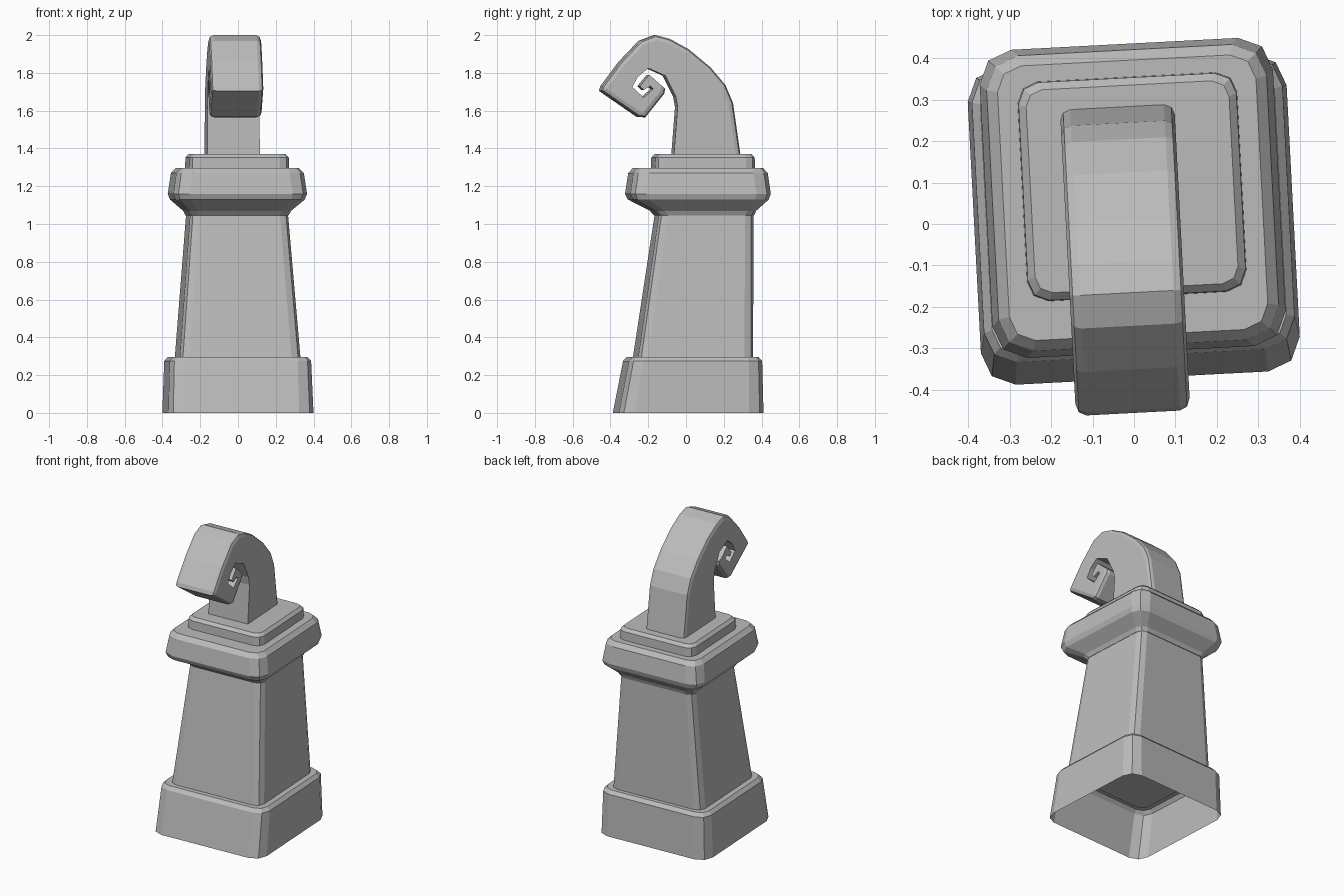
import bpy, bmesh, math

cube = bpy.data.objects.get("Cube")
if cube:
    bpy.data.objects.remove(cube)

TURN = math.radians(3)   # the whole piece stands slightly turned

stone = bpy.data.materials.new("grey_stone")
stone.use_nodes = True
GREY = (0.5, 0.5, 0.5, 1)
stone.diffuse_color = GREY
stone.node_tree.nodes["Principled BSDF"].inputs["Base Color"].default_value = GREY


def finish(name, bm):
    mesh = bpy.data.meshes.new(name)
    bm.to_mesh(mesh)
    bm.free()
    mesh.materials.append(stone)
    obj = bpy.data.objects.new(name, mesh)
    obj.rotation_euler.z = TURN
    bpy.context.collection.objects.link(obj)
    return obj


def ring(bm, z, half, front, back, radius, steps=2):
    """Rounded rectangle of vertices, counter-clockwise from above."""
    corners = [(half, back), (-half, back), (-half, front), (half, front)]
    verts = []
    for i, (x, y) in enumerate(corners):
        cx = x - math.copysign(radius, x)
        cy = back - radius if i < 2 else front + radius
        for s in range(steps + 1):
            a = math.pi / 2 * (i + s / steps)
            verts.append(bm.verts.new((cx + radius * math.cos(a),
                                       cy + radius * math.sin(a), z)))
    return verts


def loft(name, rows, open_bottom=False):
    bm = bmesh.new()
    rings = [ring(bm, *row) for row in rows]
    for low, high in zip(rings, rings[1:]):
        n = len(low)
        for i in range(n):
            j = (i + 1) % n
            bm.faces.new((low[i], low[j], high[j], high[i]))
    bm.faces.new(rings[-1])
    if not open_bottom:
        bm.faces.new(rings[0][::-1])
    return finish(name, bm)


# Rows: height, half width, front, back, corner radius
loft("plinth", [
    (0, 0.385, -0.372, 0.395, 0.08),
    (0.275, 0.375, -0.318, 0.388, 0.075),
    (0.297, 0.355, -0.298, 0.368, 0.06),
], open_bottom=True)

loft("shaft", [
    (0.29, 0.32, -0.268, 0.342, 0.05),
    (1.07, 0.258, -0.152, 0.346, 0.045),
])

loft("collar", [
    (1.045, 0.262, -0.158, 0.35, 0.05),
    (1.07, 0.275, -0.18, 0.36, 0.05),
    (1.13, 0.343, -0.295, 0.425, 0.075),
    (1.16, 0.354, -0.309, 0.435, 0.08),
    (1.27, 0.338, -0.293, 0.42, 0.08),
    (1.297, 0.312, -0.268, 0.395, 0.06),
])

loft("top_step", [
    (1.29, 0.265, -0.175, 0.355, 0.05),
    (1.352, 0.263, -0.173, 0.353, 0.05),
    (1.37, 0.245, -0.155, 0.335, 0.04),
])

# Curled hook: side outline (y, z), outer edge first, then the curl groove
outer = [(0.285, 1.36), (0.245, 1.64), (0.205, 1.735), (0.125, 1.83),
         (0.01, 1.925), (-0.09, 1.98), (-0.165, 2.0), (-0.245, 1.97),
         (-0.35, 1.86), (-0.447, 1.73), (-0.455, 1.705), (-0.255, 1.567),
         (-0.22, 1.565), (-0.12, 1.69), (-0.115, 1.715)]
inner = [(-0.2, 1.79), (-0.25, 1.73), (-0.23, 1.71), (-0.195, 1.73),
         (-0.18, 1.715), (-0.23, 1.67), (-0.29, 1.725), (-0.26, 1.78),
         (-0.205, 1.825), (-0.115, 1.785), (-0.06, 1.675), (-0.05, 1.62),
         (-0.07, 1.36)]
HALF, CENTRE = 0.138, -0.026
bm = bmesh.new()
sides = [[bm.verts.new((CENTRE + x, y, z)) for y, z in outer + inner]
         for x in (-HALF, HALF)]
count = len(sides[0])
for i in range(count):
    j = (i + 1) % count
    bm.faces.new((sides[0][i], sides[0][j], sides[1][j], sides[1][i]))
bm.faces.new(sides[0])
bm.faces.new(sides[1])
bmesh.ops.recalc_face_normals(bm, faces=bm.faces[:])

# Chamfer the outer rim on both sides
rim = [bm.edges.get((side[i], side[i + 1]))
       for side in sides for i in range(len(outer) - 1)]
bmesh.ops.bevel(bm, geom=rim, offset=0.025, offset_type='OFFSET', segments=2,
                profile=0.5, affect='EDGES', clamp_overlap=False)
bmesh.ops.triangulate(bm, faces=[f for f in bm.faces if len(f.verts) > 8])
finish("curled_hook", bm)
